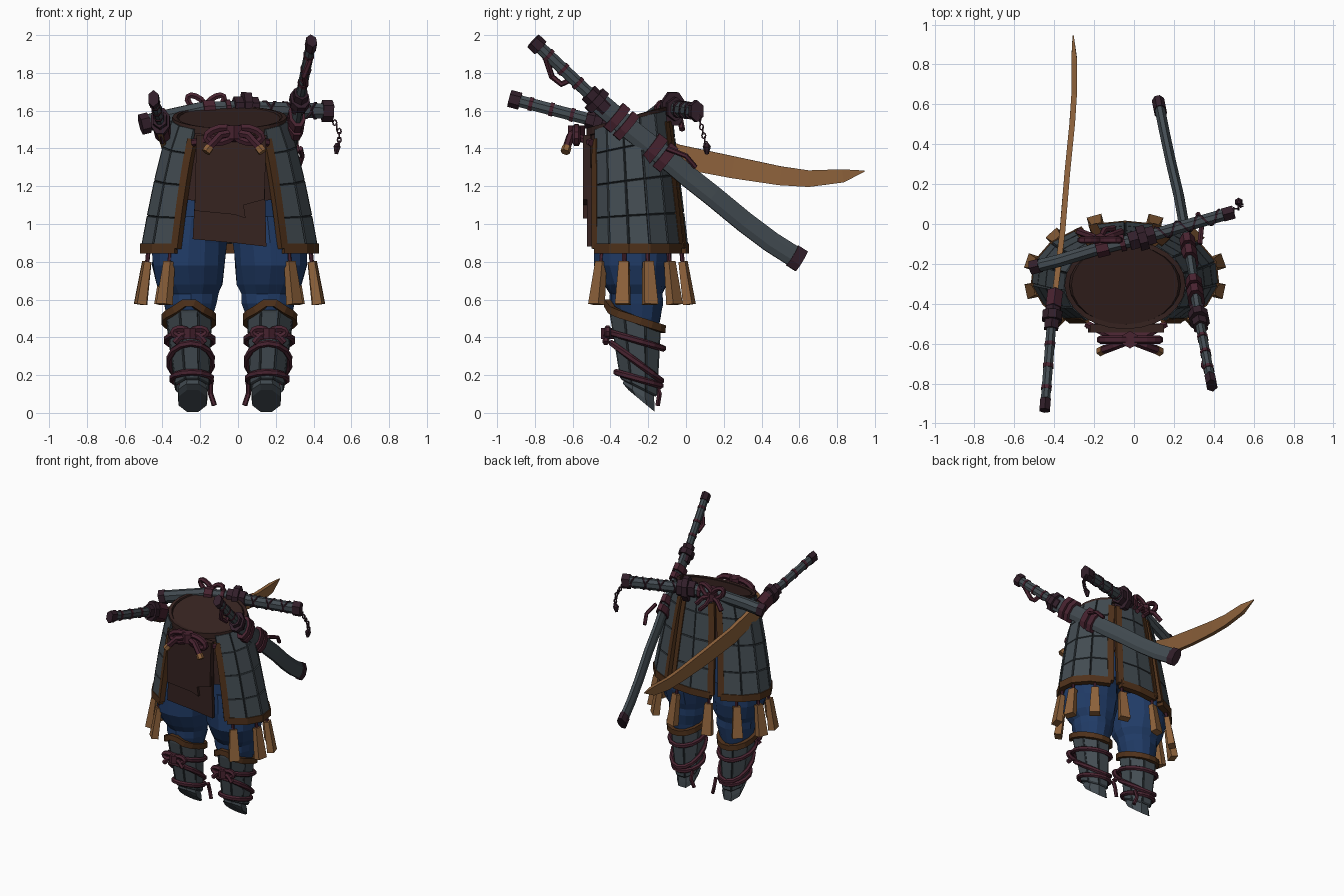
import bpy, bmesh, random
from math import sin, cos, pi, radians, sqrt
from mathutils import Vector as V

cube = bpy.data.objects.get("Cube")
if cube:
    bpy.data.objects.remove(cube)
random.seed(4)
CX = -0.045          # symmetry axis of the body
Z = V((0, 0, 1))


def material(name, *rgb):
    m = bpy.data.materials.new(name)
    col = [((c / 255 + 0.055) / 1.055) ** 2.4 for c in rgb] + [1]
    m.use_nodes = True
    m.diffuse_color = col
    m.node_tree.nodes["Principled BSDF"].inputs["Base Color"].default_value = col
    return m


STEEL = material("steel grey", 67, 76, 82)
SEAM = material("dark seam", 50, 57, 62)
BLUE = material("trouser blue", 32, 59, 102)
BROWN = material("leather brown", 80, 50, 27)
DARK = material("dark cloth", 54, 35, 32)
CORD = material("cord purple", 72, 35, 48)
PLUM = material("fitting plum", 50, 31, 42)
WOOD = material("tan wood", 142, 98, 59)


def finish(name, bm, mats):
    bmesh.ops.recalc_face_normals(bm, faces=bm.faces)
    me = bpy.data.meshes.new(name)
    bm.to_mesh(me)
    bm.free()
    for m in mats:
        me.materials.append(m)
    ob = bpy.data.objects.new(name, me)
    bpy.context.collection.objects.link(ob)
    return ob


def skin(bm, rings, closed=False):
    """Join rings of points with quads and cap the ends."""
    vs = [[bm.verts.new(p) for p in r] for r in rings]
    n = len(vs[0])
    for a, b in zip(vs, vs[1:] + ([vs[0]] if closed else [])):
        for i in range(n):
            bm.faces.new((a[i], a[(i + 1) % n], b[(i + 1) % n], b[i]))
    if not closed:
        bm.faces.new(vs[0][::-1])
        bm.faces.new(vs[-1])


def sweep(name, pts, w, h, mat, n=6, up=Z, closed=False):
    """Section of half width w and half height h along a path; n=4 is a box."""
    pts = [V(p) for p in pts]
    k, rings = len(pts), []
    size = lambda s, i: s[i] if isinstance(s, (list, tuple)) else s
    for i, p in enumerate(pts):
        a = pts[i - 1] if i or closed else p
        b = pts[(i + 1) % k] if i < k - 1 or closed else p
        t = (b - a).normalized()
        side = t.cross(up(p) if callable(up) else V(up)).normalized()
        u = side.cross(t)
        f = sqrt(2) if n == 4 else 1
        rings.append([p + f * (side * cos(g) * size(w, i) + u * sin(g) * size(h, i))
                      for g in [2 * pi * (j + 0.5) / n for j in range(n)]])
    bm = bmesh.new()
    skin(bm, rings, closed)
    return finish(name, bm, [mat])


def plate(bm, quad, gap, lift, axis):
    """Raised plate on four corners, with a dark bevelled seam round it."""
    mid = sum(quad, V()) / 4
    nrm = (quad[1] - quad[0]).cross(quad[3] - quad[0]).normalized()
    if nrm.dot(mid - V(axis)) < 0:
        nrm = -nrm
    vo = [bm.verts.new(p) for p in quad]
    vi = [bm.verts.new(p.lerp(mid, gap) + nrm * lift) for p in quad]
    bm.faces.new(vi)
    for i in range(4):
        j = (i + 1) % 4
        bm.faces.new((vo[i], vo[j], vi[j], vi[i])).material_index = 1


def body(deg, t, s=1.0):
    """Point on the flaring body: t=0 at the waist, t=1 at the hem."""
    g = radians(deg)
    rx, ry = 0.28 + 0.175 * t ** 0.7, 0.21 + 0.05 * t
    return V((CX + s * rx * cos(g), -0.305 + 0.04 * t + s * ry * sin(g),
              1.56 - 0.69 * t + 0.06 * (1 - t) * sin(g)))


def radial(p):
    return V((p.x - CX, (p.y + 0.28) * 1.8, 0.04))


# Torso with flat sloping top, and hips
def core(name, t0, t1, s, mat):
    bm = bmesh.new()
    skin(bm, [[body(15 * j, t0 + (t1 - t0) * i / 4, s) for j in range(24)] for i in range(5)])
    finish(name, bm, [mat])


core("torso", 0, 0.6, 0.96, DARK)
core("hips", 0.5, 0.9, 0.88, BLUE)
sweep("waist_rim", [body(15 * j, 0.02) for j in range(24)], 0.012, 0.02, DARK, 4, closed=True)


# Armour skirt panels with leather borders
def panel(name, a0, a1, cols):
    levels = (0.02, 0.22, 0.48, 0.75, 1)
    bm = bmesh.new()
    at = lambda c, t: body(a0 + (a1 - a0) * c / cols, t)
    for t0, t1 in zip(levels, levels[1:]):
        for c in range(cols):
            quad = [at(c, t0), at(c, t1), at(c + 1, t1), at(c + 1, t0)]
            plate(bm, quad, 0.075, 0.014, (CX, -0.28, quad[0].z))
    ob = finish(name, bm, [STEEL, SEAM])
    sol = ob.modifiers.new("thickness", "SOLIDIFY")
    sol.thickness, sol.offset = 0.012, 0
    for i, a in enumerate((a0, a1)):
        sweep(f"{name}_edge_{i}", [body(a, 0.1 + 0.9 * r / 5, 1.01) for r in range(6)],
              0.022, 0.018, BROWN, 4, radial)
    sweep(name + "_hem", [body(a0 + (a1 - a0) * c / cols, 1) for c in range(cols + 1)],
          0.022, 0.026, BROWN, 4)


panel("left_skirt", -52, 60, 5)
panel("right_skirt", 120, 232, 5)
panel("back_skirt", 70, 110, 2)

# Tan tags hanging from the hem on cords
for i, a in enumerate((-45, -14, 14, 43, 72)):
    for side, deg in (("left", a), ("right", 180 - a)):
        p = body(deg, 1, 0.97)
        out = radial(p).normalized()
        sweep(f"{side}_tag_cord_{i}", [p, p - Z * 0.1 + out * 0.01], 0.012, 0.012, CORD, 6, radial)
        sweep(f"{side}_tag_{i}", [p - Z * 0.07 + out * 0.01, p - Z * 0.3 + out * 0.045],
              [0.026, 0.038], [0.018, 0.025], WOOD, 4, radial)


# Front apron: two cloth layers with a torn lower edge
def cloth(name, outline, y, thick):
    bm = bmesh.new()
    f = bm.faces.new([bm.verts.new((x, y, z)) for x, z in outline])
    ext = bmesh.ops.extrude_face_region(bm, geom=[f])["geom"]
    bmesh.ops.translate(bm, vec=(0, thick, 0), verts=[v for v in ext if isinstance(v, bmesh.types.BMVert)])
    finish(name, bm, [DARK])


cloth("apron", [(-.22, 1.47), (-.23, 1.07), (-.02, 1.05), (.04, 1.03), (.03, 1.1), (.14, 1.13), (.15, 1.47)], -.545, .04)
cloth("apron_lower", [(-.22, 1.3), (-.24, .92), (-.02, .9), (.15, .88), (.14, 1.3)], -.525, .025)


def loop(c, ax, up, rx, rz, n=12):
    """Closed oval touching c and leaning toward ax."""
    c, ax, up = V(c), V(ax), V(up)
    return [c + ax * rx * (1 - cos(2 * pi * j / n)) + up * rz * sin(2 * pi * j / n) for j in range(n)]


def bow(name, c, s, r, lift=0.2, front=-1):
    """Cord bow with two loops, a knot and two tails."""
    c = V(c)
    for side, k in (("left", 1), ("right", -1)):
        ax = V((k, 0, lift)).normalized()
        up = V((-k * lift, 0, 1)).normalized()
        sweep(f"{name}_{side}_loop", loop(c, ax, up, s * 0.5, s * 0.25), r, r, CORD, 6, (0, 1, 0), True)
        sweep(f"{name}_{side}_tail", [c, c + V((k * s * .5, front * s * .2, -s * .1)),
              c + V((k * s * .9, front * s * .35, -s * .55))], r, r, CORD, 6, (0, 1, 0))
    sweep(name + "_knot", [c - Z * r * 1.6, c + Z * r * 1.6], r * 2, r * 2, CORD, 6, (0, 1, 0))


bow("waist_bow", (-.02, -.58, 1.485), .15, .022, -.2, -1)
sweep("waist_cord", [(-.24, -.5, 1.43), (-.12, -.56, 1.455), (.06, -.56, 1.455), (.16, -.5, 1.43)], .02, .02, CORD)
for k in (-1, 1):
    sweep("waist_tail_tip", [(-.02 + k * .13, -.63, 1.408), (-.02 + k * .15, -.64, 1.38)], .025, .025, WOOD)

# Legs: baggy trousers, plated shin guards, tapered feet, cords
for side, k in (("left", 1), ("right", -1)):
    def ring(off, y, z, rx, ry, n=8, tilt=0.0, jig=0.0):
        out = []
        for j in range(n):
            g = 2 * pi * (j + 0.5) / n
            s = 1 + random.uniform(-jig, jig)
            out.append(V((CX + k * off + rx * s * cos(g), y + ry * s * sin(g), z - tilt * ry * sin(g))))
        return out

    bm = bmesh.new()
    skin(bm, [ring(*r, n=14, jig=0.045) for r in (
        (.2, -.27, 1.04, .18, .2), (.215, -.28, .9, .2, .2), (.22, -.28, .78, .195, .2), (.21, -.27, .68, .175, .165),
        (.205, -.262, .63, .145, .14), (.205, -.26, .58, .14, .14), (.21, -.26, .5, .12, .12), (.205, -.26, .42, .1, .11))])
    finish(side + "_trouser_leg", bm, [BLUE])

    bm = bmesh.new()
    top, low = ring(.215, -.27, .5, .122, .14, 8, .35), ring(.198, -.25, .13, .088, .097, 8, .5)
    for j in range(8):
        m = (j + 1) % 8
        plate(bm, [top[j], low[j], low[m], top[m]], 0.07, 0.008, (CX + k * .205, -.26, .3))
    finish(side + "_shin_guard", bm, [STEEL, SEAM])
    bm = bmesh.new()
    skin(bm, [ring(.195, *r) for r in ((-.25, .15, .07, .085, 8, .6), (-.25, .1, .085, .09, 8, .65), (-.235, .063, .08, .075, 8, .83))])
    finish(side + "_foot", bm, [STEEL])

    rim = ring(.215, -.27, .495, .13, .15, 16, .35)
    for p in rim:
        p.z += max(0, .05 - abs(p.x - CX - k * .215) * .6) * (p.y < -.3)
    sweep(side + "_shin_rim", rim, .016, .02, BROWN, 4, closed=True)
    for i, r in enumerate(((.21, -.265, .385, .126, .145, 14, .3), (.205, -.262, .27, .116, .132, 14, .75),
                           (.2, -.252, .18, .106, .118, 14, .3))):
        sweep(f"{side}_shin_cord_{i}", ring(*r), .016, .018, CORD, 6, closed=True)
    bow(side + "_shin_bow", (CX + k * .21, -.415, .42), .09, .018, .1, -.3)
    sweep(side + "_shin_cord_end", [(CX + k * .1, -.16, .16), (CX + k * .1, -.14, .1), (CX + k * .08, -.15, .04)], .014, .014, CORD, up=(1, 0, 0))


# Swords
def collar(name, pts, a, b, w, h, mat=PLUM, n=6):
    p, q = V(pts[0]), V(pts[1])
    sweep(name, [p.lerp(q, a), p.lerp(q, b)], w, h, mat, n)


def hilt(name, pommel, guard, r, wrapped=False):
    seg = (pommel, guard)
    w = r * 0.75
    collar(name + "_grip", seg, 0.05, 1, w, r, STEEL, 8)
    collar(name + "_pommel", seg, 0, 0.12, w * 1.2, r * 1.35)
    collar(name + "_guard", seg, 0.95, 1.04, w * 2.1, r * 2.2, PLUM, 8)
    collar(name + "_guard_collar", seg, 0.86, 1.14, w * 1.6, r * 1.5)
    if not wrapped:
        for a in (0.22, 0.45, 0.68):
            collar(name + "_band", seg, a, a + 0.04, w * 1.12, r * 1.15, CORD, 8)
        return
    p, q = V(pommel), V(guard)
    t = (q - p).normalized()
    side = t.cross(Z).normalized()
    for s in (1, -1):          # crossed grip wrapping
        sweep(f"{name}_wrap_{s}", [p.lerp(q, .14 + .7 * j / 30) + side * w * cos(j * pi / 5)
              + side.cross(t) * r * sin(s * j * pi / 5) for j in range(31)], .005, .005, PLUM, 4)


# Sheathed long sword on the left hip
hilt("long_sword", (.39, -.81, 1.97), (.325, -.47, 1.65), .034)
path = [(.325, -.47, 1.65), (.3, -.3, 1.505), (.27, -.1, 1.345), (.25, 0, 1.26), (.225, .14, 1.15),
        (.185, .31, 1.01), (.155, .45, .905), (.125, .6, .81)]
sweep("long_scabbard", path, .028, .06, STEEL, 8)
collar("long_scabbard_tip", path[-2:], .75, 1.08, .034, .066, PLUM, 8)
for i, (a, b) in enumerate(((.5, .72), (.8, 1.0))):
    collar(f"scabbard_binding_{i}", path[:2], a, b, .045, .088, CORD, 8)
    collar(f"scabbard_lower_binding_{i}", path[1:3], a + .05, b + .05, .042, .085, CORD, 8)
sweep("long_sword_cord", [(.38, -.74, 1.87), (.35, -.71, 1.78), (.36, -.66, 1.74), (.34, -.6, 1.77)], .016, .016, CORD)
sweep("binding_tail", [(.33, -.1, 1.4), (.34, 0, 1.36), (.32, .05, 1.3)], .014, .014, CORD)

# Bare wooden blade on the right hip
hilt("wooden_sword", (-.448, -.935, 1.665), (-.41, -.46, 1.54), .034)
sweep("wooden_blade", [(-.41, -.46, 1.52), (-.36, -.05, 1.36), (-.335, .25, 1.3), (-.31, .5, 1.255),
      (-.3, .65, 1.24), (-.3, .83, 1.255), (-.305, .945, 1.28)], [.014] * 6 + [.003],
      [.05, .062, .058, .05, .044, .035, .003], WOOD, 4)
collar("blade_binding", ((-.41, -.46, 1.54), (-.39, -.3, 1.46)), .2, .7, .045, .07, CORD)

# Short sword lying across the back
hilt("short_sword", (.5, .06, 1.597), (.04, -.07, 1.61), .043, True)
across = [(.04, -.07, 1.61), (-.2, -.13, 1.6), (-.38, -.185, 1.56), (-.5, -.215, 1.53)]
sweep("short_scabbard", across, .034, .048, STEEL, 8)
collar("short_scabbard_tip", across[-2:], .75, 1.13, .04, .055)
collar("short_scabbard_binding", across[:2], .7, .95, .048, .058, CORD, 8)
collar("short_scabbard_band", across[:2], .35, .45, .045, .056, CORD, 8)
bow("back_bow", (-.17, -.08, 1.6), .12, .018, 0.8, 1)
sweep("back_cord", [(-.17, -.08, 1.62), (-.15, -.03, 1.55), (-.1, -.02, 1.5)], .016, .016, CORD)

# Hanging chain with a small charm
for i in range(7):
    c = V((.5 + .012 * min(i, 3), .07 + .006 * i, 1.575 - .023 * i))
    sweep(f"chain_link_{i}", loop(c, (0, 0, -1), (i % 2, 1 - i % 2, 0), .015, .01, 8), .004, .004, PLUM, 4,
          (1 - i % 2, i % 2, 0), True)
sweep("chain_charm", [(.525, .11, 1.43), (.525, .11, 1.41), (.52, .11, 1.37)], [.008, .022, .01], [.008, .022, .01], PLUM, 6, (0, 1, 0))
